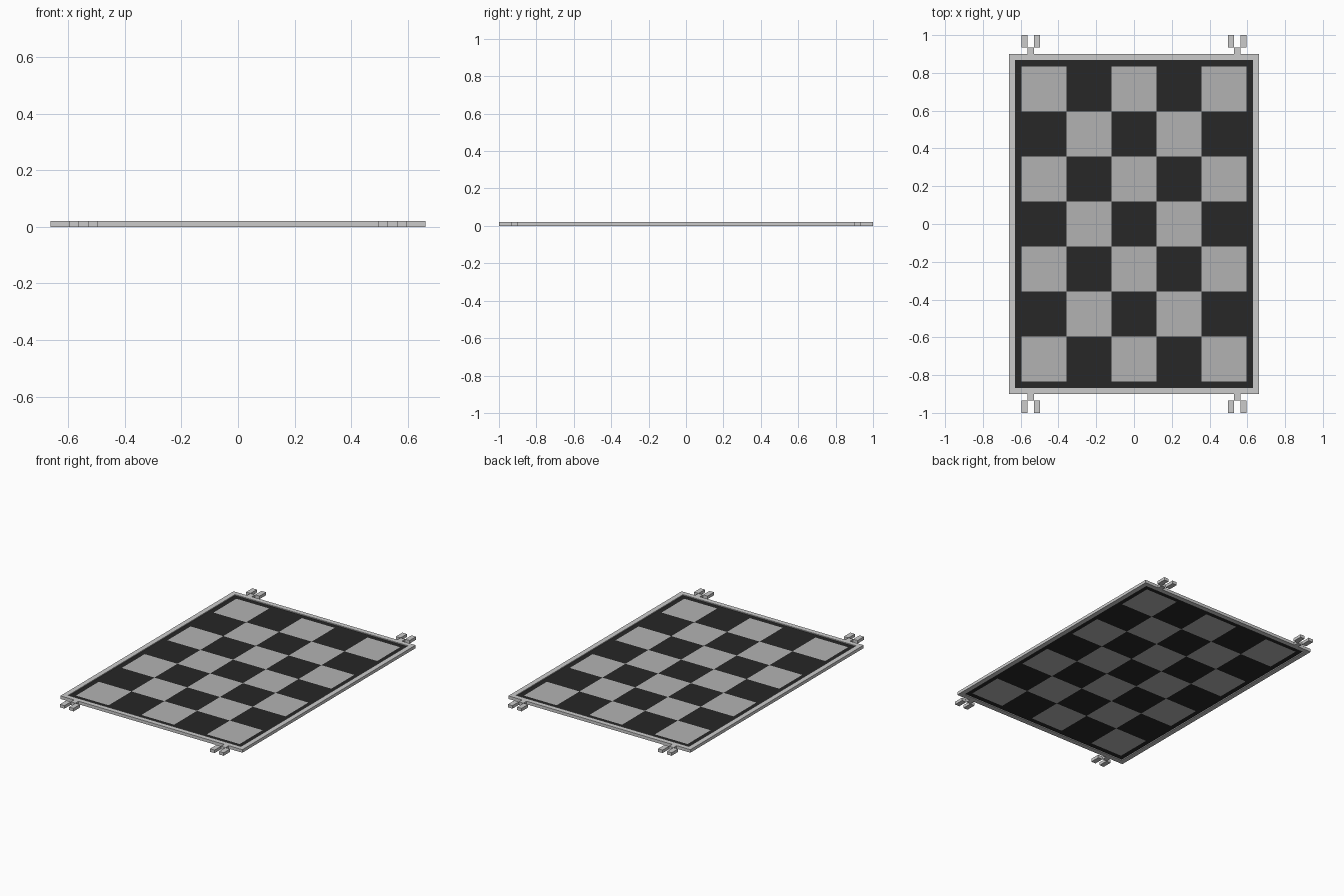
import bpy, bmesh

if "Cube" in bpy.data.objects:
    bpy.data.objects.remove(bpy.data.objects["Cube"])

U = 0.0331          # border module
TILE = 7.2 * U      # checker square
H = 0.02            # overall thickness


def sheet(name, xs, ys, z, thick, pick, mats=()):
    """Grid of quads given a thickness; pick(i, j) returns material slot or None to skip."""
    bm = bmesh.new()
    v = {}

    def vert(i, j):
        if (i, j) not in v:
            v[i, j] = bm.verts.new((xs[i], ys[j], z))
        return v[i, j]

    for i in range(len(xs) - 1):
        for j in range(len(ys) - 1):
            slot = pick(i, j)
            if slot is None:
                continue
            f = bm.faces.new([vert(i, j), vert(i + 1, j), vert(i + 1, j + 1), vert(i, j + 1)])
            f.material_index = slot
    me = bpy.data.meshes.new(name)
    bm.to_mesh(me)
    bm.free()
    for m in mats:
        me.materials.append(m)
    ob = bpy.data.objects.new(name, me)
    bpy.context.collection.objects.link(ob)
    mod = ob.modifiers.new("thickness", 'SOLIDIFY')
    mod.thickness = thick
    mod.offset = 0
    return ob


def box(name, x0, x1, y0, y1):
    return sheet(name, sorted((x0, x1)), sorted((y0, y1)), H / 2, H, lambda i, j: 0)


dark = bpy.data.materials.new("dark_squares")
dark.diffuse_color = (0.02, 0.02, 0.02, 1)
dark.use_nodes = True
dark.node_tree.nodes["Principled BSDF"].inputs["Base Color"].default_value = dark.diffuse_color
light = bpy.data.materials.new("light_squares")
light.diffuse_color = (0.45, 0.45, 0.45, 1)
light.use_nodes = True
light.node_tree.nodes["Principled BSDF"].inputs["Base Color"].default_value = light.diffuse_color

# Checkered panel with a dark margin, set inside the frame
hx, hy = 2.5 * TILE, 3.5 * TILE
xs = [-hx - U] + [-hx + k * TILE for k in range(6)] + [hx + U]
ys = [-hy - U] + [-hy + k * TILE for k in range(8)] + [hy + U]


def checker(i, j):
    inside = 1 <= i <= 5 and 1 <= j <= 7
    return 1 if inside and (i + j) % 2 == 0 else 0


sheet("checkered_panel", xs, ys, H / 2, 0.008, checker, (dark, light))

# Rim frame
fx, fy = hx + 2 * U, hy + 2 * U
sheet("frame", [-fx, -hx - U, hx + U, fx], [-fy, -hy - U, hy + U, fy],
      H / 2, H, lambda i, j: None if (i, j) == (1, 1) else 0)

# Connector clips at the four corners: a stem and two prongs
for sx, side in ((-1, "left"), (1, "right")):
    for sy, end in ((-1, "front"), (1, "back")):
        tag = f"{end}_{side}"
        y1, y2, y3 = fy * sy, (fy + U) * sy, (fy + 3 * U) * sy
        box(f"clip_stem_{tag}", 16 * U * sx, 17 * U * sx, y1, y2)
        box(f"clip_inner_prong_{tag}", 15 * U * sx, 16 * U * sx, y2, y3)
        box(f"clip_outer_prong_{tag}", 17 * U * sx, 18 * U * sx, y2, y3)
